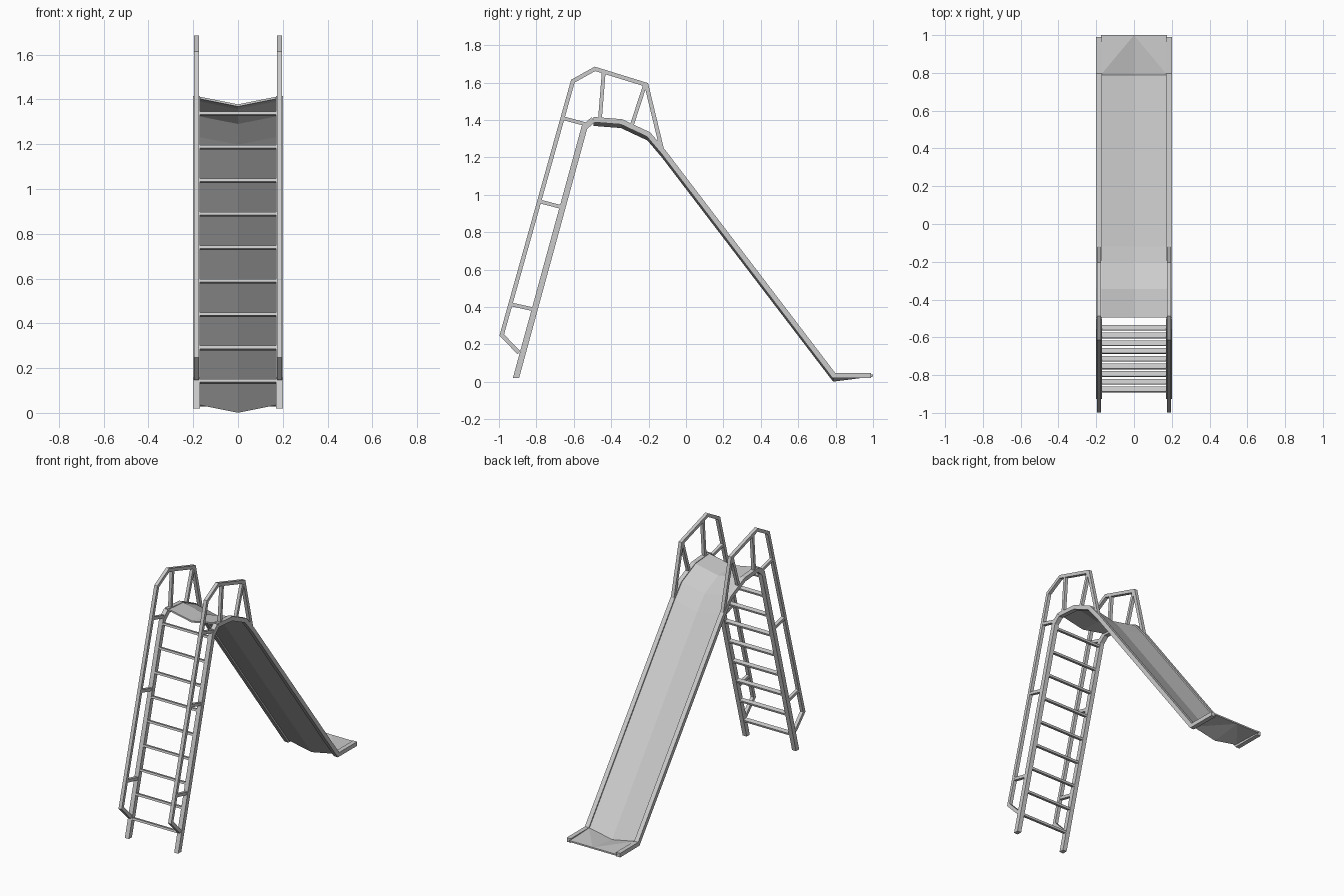
import bpy
import bmesh
from mathutils import Vector

if "Cube" in bpy.data.objects:
    bpy.data.objects.remove(bpy.data.objects["Cube"])

grey = bpy.data.materials.new("light grey metal")
grey.use_nodes = True
colour = (0.6, 0.6, 0.6, 1)
grey.diffuse_color = colour
grey.node_tree.nodes["Principled BSDF"].inputs["Base Color"].default_value = colour


def finish(name, bm):
    bmesh.ops.recalc_face_normals(bm, faces=bm.faces)
    mesh = bpy.data.meshes.new(name)
    bm.to_mesh(mesh)
    bm.free()
    mesh.materials.append(grey)
    obj = bpy.data.objects.new(name, mesh)
    bpy.context.collection.objects.link(obj)
    return obj


def bar(name, path, width, x0, x1, level_foot=False):
    """Square bar swept along a (y, z) path with mitred bends."""
    pts = [Vector(p) for p in path]
    bm = bmesh.new()
    rings = []
    for i, p in enumerate(pts):
        before = (p - pts[i - 1]).normalized() if i else None
        after = (pts[i + 1] - p).normalized() if i < len(pts) - 1 else None
        before, after = before or after, after or before
        n = Vector((-before.y, before.x))
        mitre = (n + Vector((-after.y, after.x))).normalized()
        if i == 0 and level_foot:
            mitre = Vector((-1, 0))
        off = mitre * (width / 2 / mitre.dot(n))
        a, b = p + off, p - off
        rings.append([bm.verts.new(c) for c in
                      ((x0, *a), (x1, *a), (x1, *b), (x0, *b))])
    for r, s in zip(rings, rings[1:]):
        for k in range(4):
            j = (k + 1) % 4
            bm.faces.new((r[k], r[j], s[j], s[k]))
    bm.faces.new(rings[0])
    bm.faces.new(rings[-1])
    return finish(name, bm)


ladder = [(-0.909, 0.02), (-0.543, 1.36)]
bed = [(-0.495, 1.402), (-0.345, 1.39), (-0.2, 1.322), (-0.12, 1.228),
       (0.79, 0.034), (0.99, 0.033)]
handrail = [(-0.893, 0.155), (-0.985, 0.25), (-0.605, 1.607),
            (-0.487, 1.673), (-0.212, 1.588), (-0.128, 1.24)]
braces = {
    "lower_brace": [(-0.94, 0.415), (-0.82, 0.388)],
    "middle_brace": [(-0.785, 0.965), (-0.67, 0.935)],
    "upper_brace": [(-0.66, 1.41), (-0.54, 1.378)],
    "front_baluster": [(-0.44, 1.655), (-0.46, 1.405)],
    "rear_baluster": [(-0.22, 1.585), (-0.29, 1.37)],
}

# Side frames, handrails and braces on both sides
for side, s in (("left", 1), ("right", -1)):
    bar(side + "_ladder_rail", ladder + bed[:1], 0.032, s * 0.17, s * 0.2, True)
    bar(side + "_slide_rail", bed, 0.028, s * 0.17, s * 0.2)
    bar(side + "_handrail", handrail, 0.022, s * 0.174, s * 0.197)
    for name, path in braces.items():
        bar(side + "_" + name, path, 0.02, s * 0.175, s * 0.196)

# Ladder rungs, tilted square to the ladder
foot, top = Vector(ladder[0]), Vector(ladder[1])
up = (top - foot).normalized()
across = Vector((up.y, -up.x))
for i in range(9):
    z = 0.14 + i * 0.1494
    mid = foot + (top - foot) * ((z - foot.y) / (top.y - foot.y))
    bar("rung_%d" % (i + 1), [mid - across * 0.014, mid + across * 0.014],
        0.014, -0.175, 0.175)

# Slide sheet with a shallow V section that flattens at the exit
bm = bmesh.new()
rows = []
for i, (y, z) in enumerate(bed):
    last = i == len(bed) - 1
    y, z = (1.0, z + 0.005) if last else (y, z + 0.011)
    drop = 0 if last else 0.035
    rows.append([bm.verts.new((x, y, z - d))
                 for x, d in ((-0.175, 0), (0, drop), (0.175, 0))])
for r, s in zip(rows, rows[1:]):
    for k in range(2):
        if s is rows[-1]:
            # Creased from the exit centre out to the rail bends
            outer, inner = (0, 1) if k == 0 else (2, 1)
            bm.faces.new((r[outer], r[inner], s[inner]))
            bm.faces.new((r[outer], s[inner], s[outer]))
        else:
            bm.faces.new((r[k], r[k + 1], s[k + 1], s[k]))
sheet = finish("slide_sheet", bm)
if sheet.data.polygons[0].normal.z < 0:
    sheet.data.flip_normals()
thick = sheet.modifiers.new("thickness", "SOLIDIFY")
thick.thickness = 0.01
thick.offset = -1
